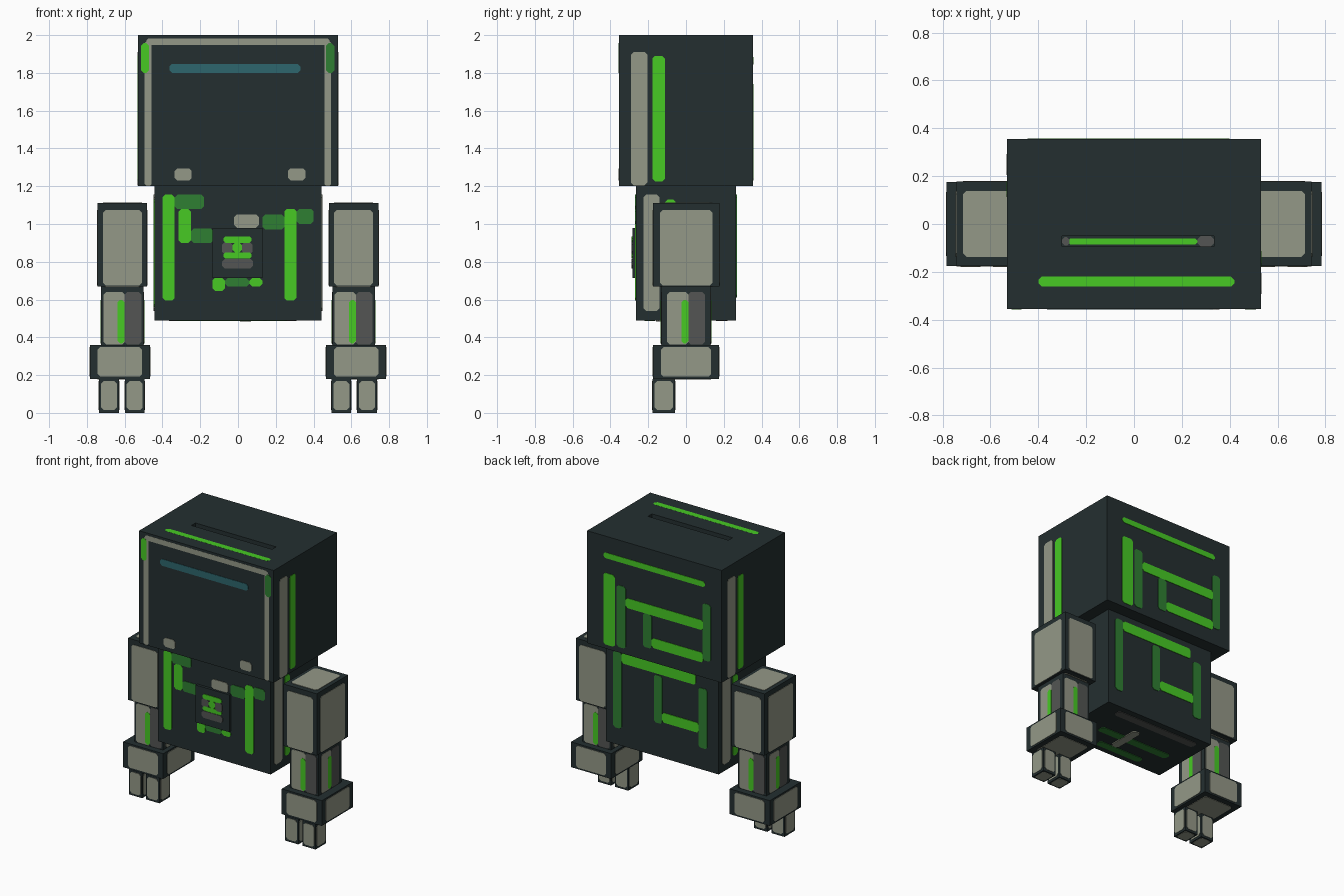
import bpy, bmesh
from mathutils import Vector

cube = bpy.data.objects.get("Cube")
if cube:
    bpy.data.objects.remove(cube, do_unlink=True)


def material(name, hex_code):
    def lin(i):
        c = int(hex_code[i:i + 2], 16) / 255
        return c / 12.92 if c <= 0.04045 else ((c + 0.055) / 1.055) ** 2.4
    col = (lin(0), lin(2), lin(4), 1)
    m = bpy.data.materials.new(name)
    m.use_nodes = True
    m.diffuse_color = col
    bsdf = next(n for n in m.node_tree.nodes if n.type == 'BSDF_PRINCIPLED')
    bsdf.inputs["Base Color"].default_value = col
    bsdf.inputs["Roughness"].default_value = 0.8
    return m


DARK = material("dark_slate", "242f30")
GREY = material("warm_grey", "949887")
SHADE = material("charcoal_grey", "535553")
GREEN = material("bright_green", "47ca24")
MOSS = material("dark_green", "2f7f32")
TEAL = material("teal", "2d666d")


def finish(bm, name, mats):
    bmesh.ops.recalc_face_normals(bm, faces=bm.faces)
    me = bpy.data.meshes.new(name)
    bm.to_mesh(me)
    bm.free()
    for m in mats:
        me.materials.append(m)
    ob = bpy.data.objects.new(name, me)
    bpy.context.collection.objects.link(ob)
    return ob


def box_mesh(x, y, z):
    bm = bmesh.new()
    bmesh.ops.create_cube(bm, size=1)
    for v in bm.verts:
        v.co = [r[0] if c < 0 else r[1] for c, r in zip(v.co, (x, y, z))]
    return bm


def box(name, x, y, z, mat=DARK):
    return finish(box_mesh(x, y, z), name, [mat])


def plate(name, axis, side, pos, u, v, mat, t=0.005, cut=0.014):
    """Thin rectangle with clipped corners, lying on the face axis = pos."""
    (u0, u1), (v0, v1) = sorted(u), sorted(v)
    c = min(cut, (u1 - u0) / 3, (v1 - v0) / 3)
    outline = [(u0 + c, v0), (u1 - c, v0), (u1, v0 + c), (u1, v1 - c),
               (u1 - c, v1), (u0 + c, v1), (u0, v1 - c), (u0, v0 + c)]
    bm = bmesh.new()
    verts = []
    for p in outline:
        co = list(p)
        co.insert(axis, pos - side * 0.002)
        verts.append(bm.verts.new(co))
    face = bm.faces.new(verts)
    grown = bmesh.ops.extrude_face_region(bm, geom=[face])["geom"]
    move = Vector((0, 0, 0))
    move[axis] = side * (t + 0.002)
    bmesh.ops.translate(bm, vec=move, verts=[g for g in grown if isinstance(g, bmesh.types.BMVert)])
    return finish(bm, name, [mat])


def plates(prefix, axis, side, pos, rows, t=0.005):
    for i, (u0, u1, v0, v1, mat) in enumerate(rows, 1):
        plate(f"{prefix}_{i}", axis, side, pos, (u0, u1), (v0, v1), mat, t)


# Head block with a narrow slot sunk into its top
HX, HY, TX, TY = 0.53, 0.355, 0.443, 0.265
bm = box_mesh((-HX, HX), (-HY, HY), (1.2, 2.0))
for co, no in (((-0.30, 0, 0), (1, 0, 0)), ((0.335, 0, 0), (1, 0, 0)),
               ((0, -0.095, 0), (0, 1, 0)), ((0, -0.05, 0), (0, 1, 0))):
    bmesh.ops.bisect_plane(bm, geom=bm.verts[:] + bm.edges[:] + bm.faces[:], plane_co=co, plane_no=no)
slot = min((f for f in bm.faces if f.calc_center_median().z > 1.999),
           key=lambda f: (f.calc_center_median() - Vector((0.02, -0.072, 2))).length)
new = bmesh.ops.extrude_face_region(bm, geom=[slot])["geom"]
bmesh.ops.translate(bm, vec=(0, 0, -0.06), verts=[g for g in new if isinstance(g, bmesh.types.BMVert)])
if slot.is_valid:
    bmesh.ops.delete(bm, geom=[slot], context='FACES')
finish(bm, "head", [DARK])
plates("slot_light", 2, 1, 1.94, [
    (-0.30, -0.27, -0.09, -0.055, SHADE), (-0.275, 0.265, -0.086, -0.06, GREEN),
    (0.265, 0.335, -0.095, -0.05, SHADE)])
plate("head_top_stripe", 2, 1, 2.0 - 0.005, (-0.40, 0.42), (-0.262, -0.22), GREEN, t=0.0055)

# Head front: frame, corner lights, visor and lower studs
plates("face_frame", 1, -1, -HY + 0.004, [
    (-0.495, -0.457, 1.2, 1.97, GREY), (0.457, 0.493, 1.2, 1.97, GREY),
    (-0.485, 0.485, 1.947, 1.983, GREY)])
plates("corner_light", 1, -1, -HY + 0.002, [
    (-0.513, -0.47, 1.80, 1.957, GREEN), (0.465, 0.51, 1.80, 1.957, MOSS)])
plate("visor", 1, -1, -HY, (-0.363, 0.33), (1.80, 1.848), TEAL, 0.003)
plates("face_stud", 1, -1, -HY, [
    (-0.335, -0.245, 1.23, 1.295, GREY), (0.265, 0.357, 1.23, 1.295, GREY)], 0.003)

# Head back circuit pattern
plates("head_back_trim", 1, 1, HY, [
    (-0.40, 0.40, 1.845, 1.885, GREEN), (0.31, 0.40, 1.23, 1.74, GREEN),
    (0.225, 0.295, 1.24, 1.68, MOSS), (-0.385, 0.225, 1.535, 1.605, GREEN),
    (0.02, 0.09, 1.295, 1.535, MOSS), (-0.445, -0.38, 1.325, 1.73, MOSS),
    (-0.385, 0.02, 1.305, 1.375, GREEN)], 0.003)

# Torso block with chest box
box("torso", (-TX, TX), (-TY, TY), (0.49, 1.2))
box("chest_box", (-0.135, 0.13), (-0.284, -TY), (0.715, 0.98))
plates("chest_trim", 1, -1, -TY, [
    (-0.40, -0.335, 0.595, 1.155, GREEN), (-0.335, -0.18, 1.08, 1.155, MOSS),
    (-0.315, -0.25, 0.90, 1.08, GREEN), (-0.25, -0.13, 0.90, 0.975, MOSS),
    (-0.02, 0.11, 0.98, 1.05, GREY), (0.13, 0.245, 0.97, 1.05, MOSS),
    (0.245, 0.31, 0.595, 1.08, GREEN), (0.31, 0.40, 1.0, 1.08, MOSS),
    (-0.135, -0.07, 0.645, 0.715, GREEN), (-0.07, 0.06, 0.67, 0.713, MOSS),
    (0.06, 0.13, 0.67, 0.713, GREEN)], 0.004)
plates("chest_light", 1, -1, -0.284, [
    (-0.078, 0.072, 0.90, 0.935, GREEN), (-0.03, 0.022, 0.85, 0.90, GREEN),
    (-0.078, 0.072, 0.817, 0.85, GREEN), (-0.085, -0.03, 0.84, 0.905, SHADE),
    (0.022, 0.077, 0.84, 0.905, SHADE), (-0.085, 0.08, 0.765, 0.815, SHADE)], 0.004)

# Torso back circuit pattern
plates("torso_back_trim", 1, 1, TY, [
    (-0.265, 0.32, 1.08, 1.155, GREEN), (0.32, 0.385, 0.61, 1.155, MOSS),
    (0.0, 0.065, 0.73, 1.07, MOSS), (-0.29, 0.0, 0.745, 0.815, GREEN),
    (-0.355, -0.285, 0.645, 1.07, MOSS)], 0.004)

# Torso underside
plates("underside_trim", 2, -1, 0.49, [
    (-0.365, 0.31, 0.16, 0.22, SHADE), (-0.325, 0.26, -0.07, -0.01, MOSS),
    (-0.22, 0.15, -0.22, -0.165, MOSS)], 0.004)
plate("underside_bar", 2, -1, 0.49, (0.01, 0.07), (-0.16, 0.085), GREY, 0.007)

# Side stripes, turned half round from one side to the other
for s, label in ((1, "left"), (-1, "right")):
    plates(f"{label}_head_stripe", 0, s, s * HX, [
        (-0.292 * s, -0.205 * s, 1.205, 1.91, GREY), (-0.178 * s, -0.112 * s, 1.225, 1.89, GREEN)], 0.003)
    plates(f"{label}_torso_stripe", 0, s, s * TX, [
        (-0.225 * s, -0.14 * s, 0.54, 1.155, GREY), (-0.11 * s, -0.055 * s, 0.56, 1.13, GREEN)], 0.004)


def panelled_box(name, x, y, z, rim, caps=()):
    """Dark block with a grey panel on each side and on the chosen ends."""
    box(name, x, y, z)
    rx, ry, rz = rim
    ux, uy, uz = (x[0] + rx, x[1] - rx), (y[0] + ry, y[1] - ry), (z[0] + rz[0], z[1] - rz[1])
    for s in (-1, 1):
        plate(f"{name}_panel_y", 1, s, y[s > 0], ux, uz, GREY, 0.003)
        plate(f"{name}_panel_x", 0, s, x[s > 0], uy, uz, GREY, 0.003)
    for s in caps:
        plate(f"{name}_panel_z", 2, s, z[s > 0], ux, uy, GREY, 0.003)


# Arms
for s, label in ((1, "left"), (-1, "right")):
    def span(c, h):
        return (s * c - h, s * c + h)

    panelled_box(f"{label}_upper_arm", span(0.612, 0.131), (-0.175, 0.177), (0.67, 1.11),
                 (0.028, 0.038, (0.005, 0.036)), caps=(1, -1))

    # Forearm: the same three strips on every side, each turned a quarter
    box(f"{label}_forearm", span(0.612, 0.112), (-0.13, 0.13), (0.36, 0.67))
    strips = [(-0.1, 0.012, 0.362, 0.64, GREY, 0.002), (-0.025, 0.012, 0.368, 0.598, GREEN, 0.004),
              (0.012, 0.1, 0.362, 0.64, SHADE, 0.002)]
    cx = s * 0.612
    for a, b, z0, z1, mat, t in strips:
        for d in (-1, 1):
            plate(f"{label}_forearm_strip_y", 1, d, d * 0.13,
                  (cx - d * a, cx - d * b), (z0, z1), mat, t)
            plate(f"{label}_forearm_strip_x", 0, d, cx + d * 0.112,
                  (d * a, d * b), (z0, z1), mat, t)

    panelled_box(f"{label}_hand", span(0.625, 0.158), (-0.175, 0.175), (0.18, 0.36),
                 (0.04, 0.042, (0.012, 0.012)), caps=(-1,))
    for n, c in (("inner", 0.547), ("outer", 0.683)):
        panelled_box(f"{label}_{n}_finger", span(c, 0.052), (-0.177, -0.058), (0.0, 0.18),
                     (0.01, 0.011, (0.015, 0.012)))
        plate(f"{label}_{n}_finger_tip", 2, -1, 0.003, span(c, 0.042), (-0.166, -0.069), GREY, 0.004)
